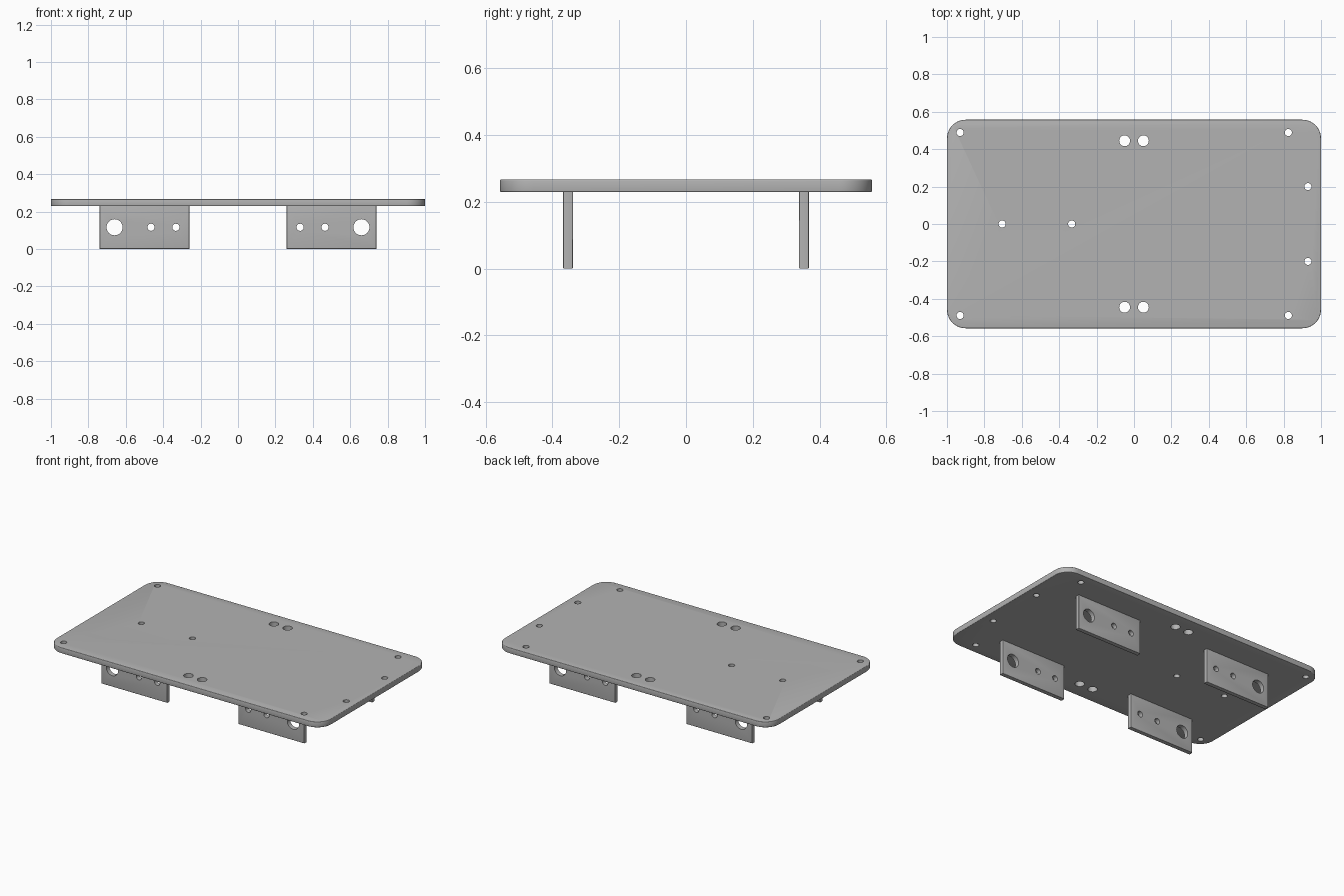
import bpy, bmesh
from math import radians
from mathutils import Matrix

cube = bpy.data.objects.get("Cube")
if cube:
    bpy.data.objects.remove(cube, do_unlink=True)

GREY = (0.45, 0.45, 0.45, 1)
metal = bpy.data.materials.new("light grey")
metal.use_nodes = True
metal.diffuse_color = GREY
metal.node_tree.nodes["Principled BSDF"].inputs["Base Color"].default_value = GREY


def add_object(name, bm):
    mesh = bpy.data.meshes.new(name)
    bm.to_mesh(mesh)
    bm.free()
    mesh.materials.append(metal)
    obj = bpy.data.objects.new(name, mesh)
    bpy.context.collection.objects.link(obj)
    return obj


def panel(name, size, centre, corner, edge, holes):
    """Upright-z panel with rounded corners, softened rims and drilled holes (x, y, radius)."""
    bm = bmesh.new()
    bmesh.ops.create_cube(bm, size=1)
    bmesh.ops.scale(bm, vec=size, verts=bm.verts)
    if corner:
        posts = [e for e in bm.edges if abs(e.verts[0].co.z - e.verts[1].co.z) > 1e-4]
        bmesh.ops.bevel(bm, geom=posts, offset=corner, segments=10, profile=0.5, affect='EDGES')
    rims = [e for e in bm.edges if abs(e.verts[0].co.z - e.verts[1].co.z) < 1e-4]
    bmesh.ops.bevel(bm, geom=rims, offset=edge, segments=3, profile=0.5, affect='EDGES')
    obj = add_object(name, bm)

    # drill all holes with one cutter
    bm = bmesh.new()
    for x, y, r in holes:
        bmesh.ops.create_cone(bm, cap_ends=True, segments=32, radius1=r, radius2=r,
                              depth=size[2] * 3, matrix=Matrix.Translation((x, y, 0)))
    cutter = add_object(name + "_drill", bm)
    cutter.hide_render = True
    mod = obj.modifiers.new("holes", 'BOOLEAN')
    mod.operation, mod.solver, mod.object = 'DIFFERENCE', 'EXACT', cutter
    bpy.ops.object.select_all(action='DESELECT')
    bpy.context.view_layer.objects.active = obj
    obj.select_set(True)
    bpy.ops.object.modifier_apply(modifier=mod.name)
    bpy.data.objects.remove(cutter, do_unlink=True)
    bpy.ops.object.shade_smooth_by_angle(angle=radians(35))
    obj.location = centre
    return obj


# Top plate: corner, side and centre-line screw holes, plus cable hole pairs
SMALL, CABLE = 0.019, 0.029
plate_holes = [(-0.705, 0, SMALL), (-0.333, 0, SMALL)]
for s in (-1, 1):
    plate_holes += [(-0.93, s * 0.489, SMALL), (0.825, s * 0.489, SMALL), (0.93, s * 0.2, SMALL),
                    (-0.05, s * 0.445, CABLE), (0.05, s * 0.445, CABLE)]
panel("top_plate", (2, 1.115, 0.038), (0, 0, 0.248), 0.1, 0.004, plate_holes)

# Four hanging motor brackets, with the shaft hole towards the plate's ends
for side, sx in (("left", 1), ("right", -1)):
    for end, sy in (("front", -1), ("back", 1)):
        holes = [(sx * (x - 0.5), 0, r) for x, r in ((0.66, 0.043), (0.465, SMALL), (0.332, SMALL))]
        bracket = panel(f"{end}_{side}_bracket", (0.48, 0.232, 0.03),
                        (sx * 0.5, sy * 0.353, 0.116), 0, 0.004, holes)
        bracket.rotation_euler.x = radians(90)
